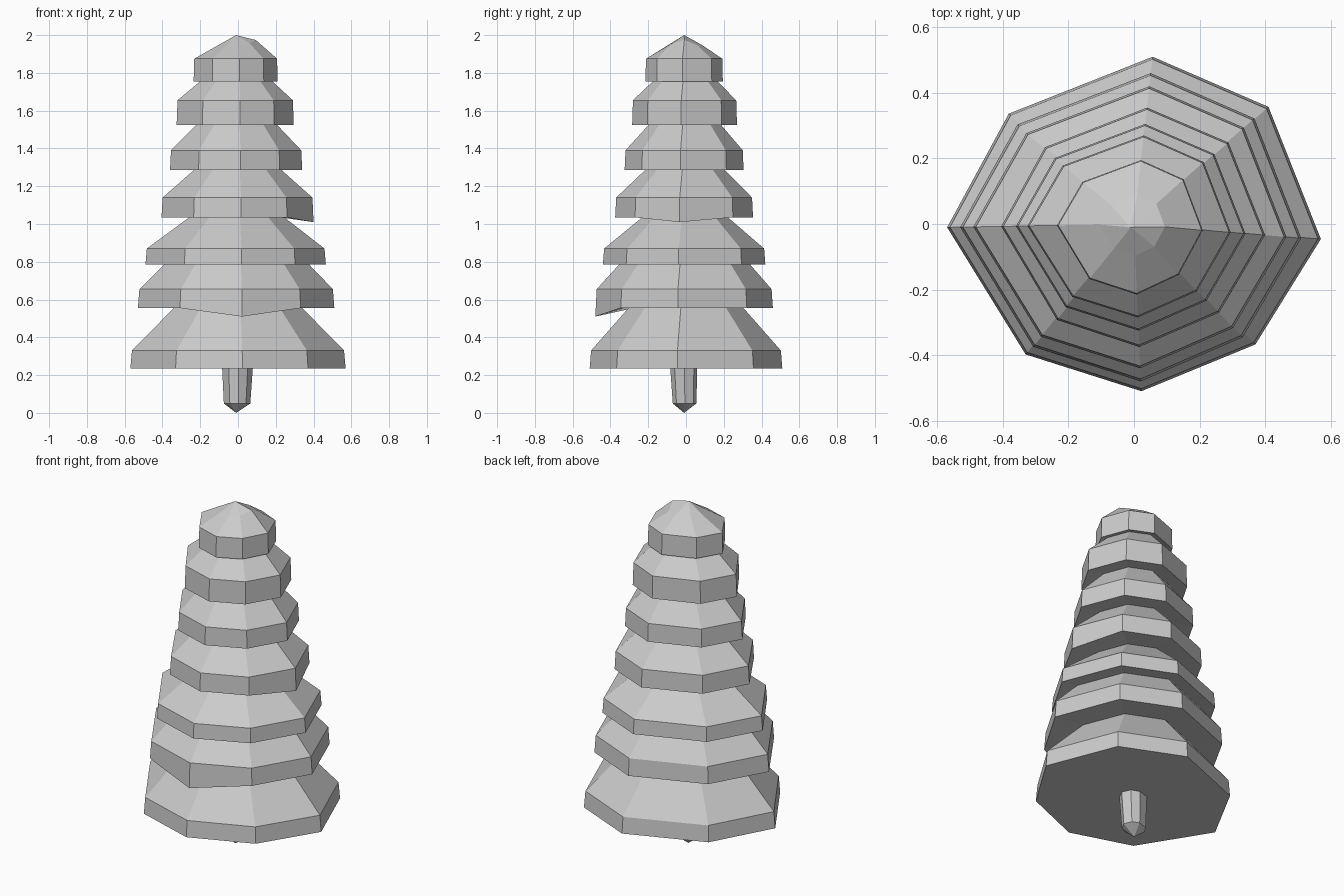
import bpy, bmesh

cube = bpy.data.objects.get("Cube")
if cube:
    bpy.data.objects.remove(cube, do_unlink=True)

mat = bpy.data.materials.new("light grey")
mat.use_nodes = True
grey = (0.6, 0.6, 0.6, 1)
mat.diffuse_color = grey
mat.node_tree.nodes["Principled BSDF"].inputs["Base Color"].default_value = grey

# Uneven octagon shared by every ring, counter-clockwise from the left side
OCTAGON = [(1, -.09), (.72, .7), (.1, 1), (-.67, .66),
           (-1, -.02), (-.58, -.78), (.04, -1), (.65, -.72)]


def ring(bm, extents, z, offsets=None):
    """Octagon scaled to left, right, back and front extents."""
    left, right, back, front = extents
    verts = []
    for i, (x, y) in enumerate(OCTAGON):
        dz = (offsets or {}).get(i, 0)
        verts.append(bm.verts.new((x * (left if x > 0 else right),
                                   y * (back if y > 0 else front), z + dz)))
    return verts


def loft(name, build):
    """Skin a stack of rings, closing both ends with a fan to a point."""
    bm = bmesh.new()
    rings, low, high = build(bm)
    for a, b in zip(rings, rings[1:]):
        for i in range(len(a)):
            j = (i + 1) % len(a)
            bm.faces.new((a[i], a[j], b[j], b[i]))
    for loop, tip in ((rings[0], low), (rings[-1], high)):
        point = bm.verts.new(tip)
        for i in range(len(loop)):
            bm.faces.new((loop[i], loop[(i + 1) % len(loop)], point))
    bmesh.ops.recalc_face_normals(bm, faces=bm.faces[:])
    mesh = bpy.data.meshes.new(name)
    bm.to_mesh(mesh)
    bm.free()
    mesh.materials.append(mat)
    obj = bpy.data.objects.new(name, mesh)
    bpy.context.scene.collection.objects.link(obj)
    return obj


# Tiers: extents, bottom z, lip z, neck scale, drooping corners
TIERS = [
    ((.57, .57, .51, .51), .235, .33, .58, {}),
    ((.51, .53, .46, .48), .555, .655, .72, {6: -.045}),
    ((.465, .49, .42, .44), .785, .87, .5, {}),
    ((.4, .405, .355, .375), 1.035, 1.14, .55, {0: -.025}),
    ((.34, .36, .305, .325), 1.285, 1.39, .58, {}),
    ((.295, .325, .27, .285), 1.525, 1.655, .58, {}),
    ((.21, .235, .195, .215), 1.755, 1.875, .45, {}),
]


def foliage(bm):
    rings = []
    for k, (ext, bottom, lip, neck, droop) in enumerate(TIERS):
        rings.append(ring(bm, ext, bottom, droop))
        rings.append(ring(bm, [e * .985 for e in ext], lip))
        last = k == len(TIERS) - 1
        top = 1.946 if last else TIERS[k + 1][1] + .01
        # The crown has a raised shoulder on its left side
        rings.append(ring(bm, [e * neck for e in ext], top,
                          {0: .028, 7: .012} if last else None))
    return rings, (0, 0, .24), (-.01, -.01, 2)


def trunk(bm):
    rings = [ring(bm, (.065, .075, .055, .07), .05),
             ring(bm, (.08, .085, .06, .085), .26)]
    return rings, (-.01, -.01, 0), (0, 0, .26)


loft("foliage_tiers", foliage)
loft("trunk", trunk)
